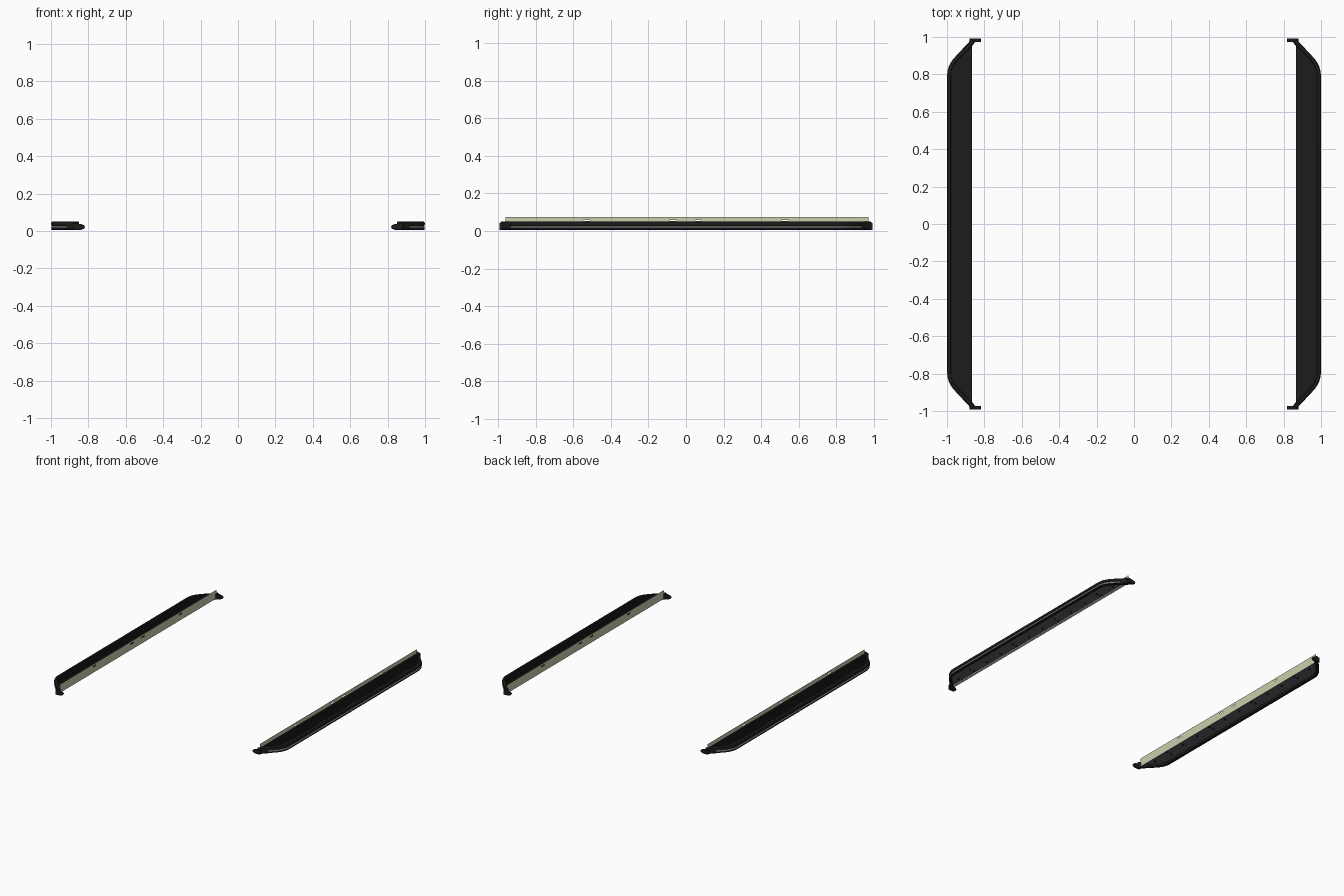
import bpy, bmesh, math
from mathutils import Vector

if "Cube" in bpy.data.objects:
    bpy.data.objects.remove(bpy.data.objects["Cube"])


def mat(name, rgb):
    m = bpy.data.materials.new(name)
    m.diffuse_color = (*rgb, 1)
    m.use_nodes = True
    m.node_tree.nodes["Principled BSDF"].inputs["Base Color"].default_value = m.diffuse_color
    return m


BLACK = mat("black_plastic", (0.012, 0.012, 0.012))
SILVER = mat("silver_trim", (0.45, 0.44, 0.45))
GREY = mat("grey_metal", (0.12, 0.115, 0.14))
FILM = mat("pale_olive", (0.6, 0.62, 0.42))

# Outer edge of the right-hand board, from inner back corner to inner front corner
HALF = [(0.868, 0.988), (0.885, 0.966), (0.915, 0.935), (0.945, 0.905), (0.965, 0.883),
        (0.98, 0.862), (0.99, 0.841), (0.997, 0.818), (0.999, 0.79)]
EDGE = HALF + [(x, -y) for x, y in reversed(HALF)]
INNER = 0.866


def finish(name, bm, material, flip_y=False, smooth=False, bevel=0):
    """Make the object and mirror it to the other side of the car."""
    bmesh.ops.recalc_face_normals(bm, faces=bm.faces)
    me = bpy.data.meshes.new(name)
    bm.to_mesh(me)
    bm.free()
    me.materials.append(material)
    ob = bpy.data.objects.new(name, me)
    bpy.context.collection.objects.link(ob)
    if bevel:
        b = ob.modifiers.new("bevel", 'BEVEL')
        b.width, b.segments = bevel, 2
    m = ob.modifiers.new("mirror", 'MIRROR')
    m.use_axis = (True, flip_y, False)
    m.use_mirror_merge = False
    if smooth:
        bpy.ops.object.select_all(action='DESELECT')
        ob.select_set(True)
        bpy.context.view_layer.objects.active = ob
        bpy.ops.object.shade_smooth_by_angle(angle=math.radians(35))
    return ob


def add_box(bm, x0, x1, y0, y1, z0, z1):
    r = bmesh.ops.create_cube(bm, size=1)
    for v in r["verts"]:
        v.co = Vector(((x0 + x1) / 2 + v.co.x * (x1 - x0),
                       (y0 + y1) / 2 + v.co.y * (y1 - y0),
                       (z0 + z1) / 2 + v.co.z * (z1 - z0)))


def offset_path(path, d):
    """Shift a path by d along its outward normal."""
    out = []
    for i, p in enumerate(path):
        a, b = Vector(path[max(i - 1, 0)]), Vector(path[min(i + 1, len(path) - 1)])
        t = (b - a).normalized()
        out.append(Vector(p) + Vector((-t.y, t.x)) * d)
    return out


def sweep(bm, path, profile):
    """Closed (outward offset, z) profile run along a plan path, capped."""
    lines = [[bm.verts.new((q.x, q.y, z)) for q in offset_path(path, d)] for d, z in profile]
    n = len(profile)
    for k in range(n):
        a, b = lines[k], lines[(k + 1) % n]
        for i in range(len(path) - 1):
            bm.faces.new((a[i], a[i + 1], b[i + 1], b[i]))
    bm.faces.new([l[0] for l in lines])
    bm.faces.new([l[-1] for l in reversed(lines)])


def slab(bm, pts, z0, z1):
    f = bm.faces.new([bm.verts.new((x, y, z0)) for x, y in pts])
    r = bmesh.ops.extrude_face_region(bm, geom=[f])
    for v in r["geom"]:
        if isinstance(v, bmesh.types.BMVert):
            v.co.z = z1


def reach(x):
    """Half length of the board at a given x."""
    for (xa, ya), (xb, yb) in zip(HALF, HALF[1:]):
        if xa <= x <= xb:
            return ya + (yb - ya) * (x - xa) / (xb - xa)
    return HALF[-1][1]


# sign check: outward must increase x
OUT = 1 if offset_path(EDGE, 0.01)[8].x > EDGE[8][0] else -1
prof = lambda pts: [(d * OUT, z) for d, z in pts]

# Tread deck
bm = bmesh.new()
deck = [(max(q.x, INNER), q.y) for q in offset_path(EDGE, -0.012 * OUT)]
slab(bm, [(INNER, deck[0][1])] + deck[1:-1] + [(INNER, deck[-1][1])], 0.032, 0.046)
finish("tread_deck", bm, BLACK)

# Lengthwise grip ribs, split by a seam
bm = bmesh.new()
for i in range(9):
    x = 0.874 + i * 0.0125
    L = reach(x + 0.006) - 0.028
    for y0, y1 in ((-L, -0.082), (-0.076, L)):
        add_box(bm, x - 0.0035, x + 0.0035, y0, y1, 0.045, 0.0495)
finish("grip_ribs", bm, BLACK)

# Rounded outer rim with a groove for the trim
bm = bmesh.new()
sweep(bm, EDGE, prof([(-0.022, 0.046), (-0.018, 0.051), (-0.008, 0.051), (-0.002, 0.047), (0, 0.040),
                      (-0.001, 0.029), (-0.005, 0.027), (-0.005, 0.014), (-0.001, 0.012),
                      (-0.002, 0.007), (-0.008, 0.005), (-0.018, 0.005), (-0.022, 0.010)]))
finish("outer_rim", bm, BLACK, smooth=True)

# Silver trim strip set in the groove
bm = bmesh.new()
sweep(bm, EDGE[2:-2], prof([(-0.006, 0.026), (-0.002, 0.025), (0.0005, 0.0205),
                            (-0.002, 0.015), (-0.006, 0.014)]))
finish("trim_strip", bm, SILVER, smooth=True)

# End covers wrapping the rim tips
bm = bmesh.new()
sweep(bm, HALF[:3], prof([(-0.024, 0.005), (-0.024, 0.044), (-0.008, 0.046),
                          (0.001, 0.040), (0.002, 0.015), (-0.004, 0.005)]))
finish("end_cover", bm, BLACK, flip_y=True)

# Hooked tips turning inward under the body
bm = bmesh.new()
tip = [(0.817, 0.022), (0.825, 0.033), (0.845, 0.038), (0.88, 0.043),
       (0.88, 0.006), (0.84, 0.006), (0.823, 0.012)]
f = bm.faces.new([bm.verts.new((x, 0.972, z)) for x, z in tip])
r = bmesh.ops.extrude_face_region(bm, geom=[f])
bmesh.ops.translate(bm, vec=(0, 0.02, 0),
                    verts=[g for g in r["geom"] if isinstance(g, bmesh.types.BMVert)])
finish("end_hook", bm, BLACK, flip_y=True, bevel=0.003)

# Metal support plate underneath, with inner flange
bm = bmesh.new()
plate = [(max(q.x, INNER + 0.002), q.y) for q in offset_path(EDGE, -0.02 * OUT)][1:-1]
slab(bm, [(INNER + 0.002, 0.945)] + [p for p in plate if abs(p[1]) < 0.94]
     + [(INNER + 0.002, -0.945)], 0.024, 0.032)
finish("support_plate", bm, GREY)
bm = bmesh.new()
add_box(bm, 0.868, 0.873, -0.945, 0.945, 0.014, 0.026)
finish("inner_flange", bm, SILVER)

# Mounting bolts below the plate
bm = bmesh.new()
for i in range(12):
    y = -0.85 + i * 1.7 / 11
    for x in ((0.89, 0.925) if i % 3 == 1 else (0.905,)):
        c = bmesh.ops.create_cone(bm, cap_ends=True, segments=6, radius1=0.007, radius2=0.007, depth=0.008)
        bmesh.ops.translate(bm, vec=(x, y, 0.021), verts=c["verts"])
finish("mounting_bolts", bm, BLACK)

# Thin upright sealing sheet with four slots
bm = bmesh.new()
ys = [-0.96] + [c + s for c in (-0.53, -0.07, 0.065, 0.525) for s in (-0.018, 0.018)] + [0.97]
zs = [0.010, 0.053, 0.060, 0.076]
grid = [[bm.verts.new((0.8645, y, z)) for z in zs] for y in ys]
for i in range(len(ys) - 1):
    for k in range(3):
        if not (k == 1 and i % 2 == 1):
            bm.faces.new((grid[i][k], grid[i + 1][k], grid[i + 1][k + 1], grid[i][k + 1]))
sheet = finish("sealing_sheet", bm, FILM)
sheet.modifiers.new("thickness", 'SOLIDIFY').thickness = 0.001
